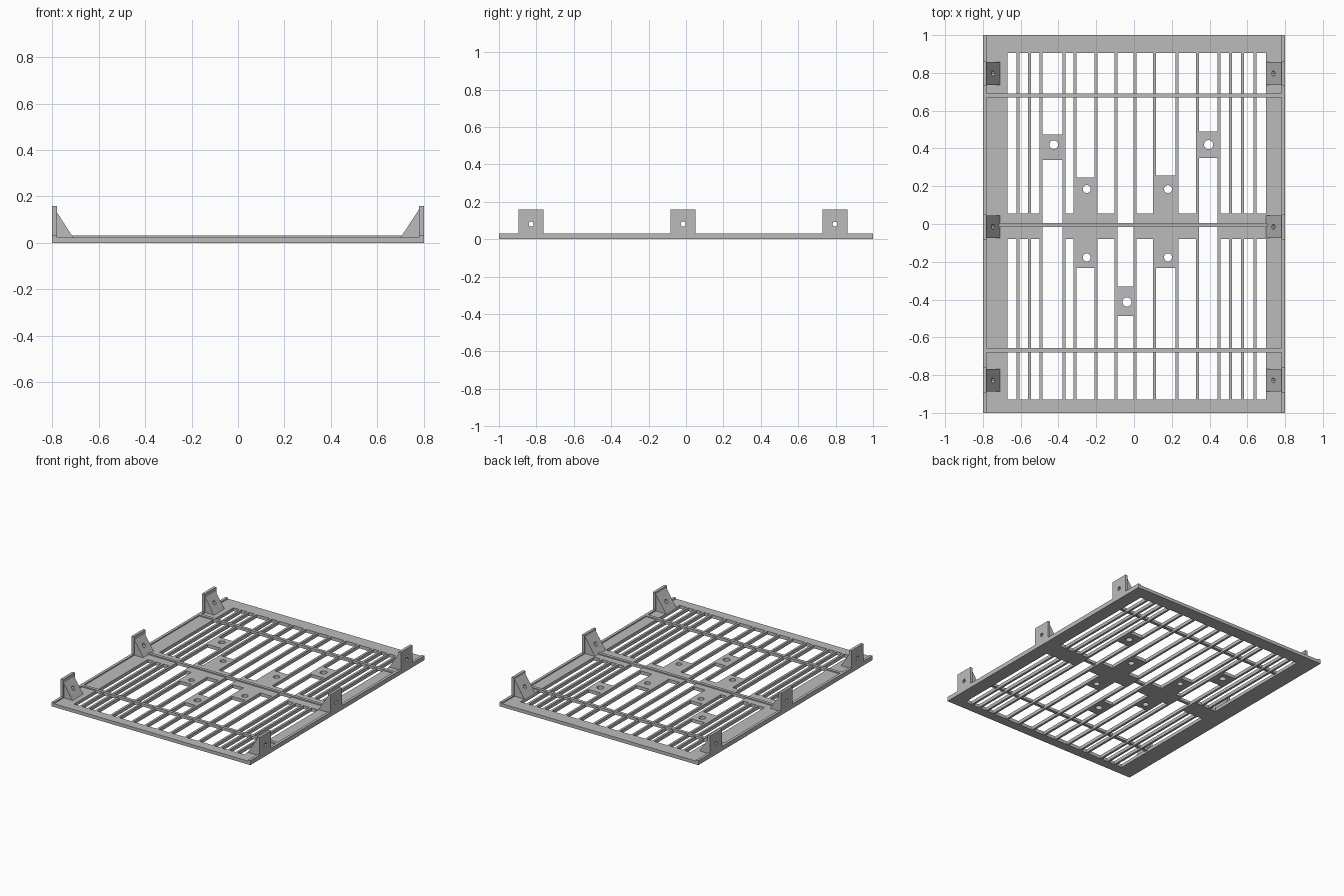
import bpy, bmesh, math
from mathutils import Matrix, Vector

cube = bpy.data.objects.get("Cube")
if cube:
    bpy.data.objects.remove(cube, do_unlink=True)

grey = bpy.data.materials.new("mid_grey")
grey.use_nodes = True
grey.diffuse_color = (0.5, 0.5, 0.5, 1)
grey.node_tree.nodes["Principled BSDF"].inputs["Base Color"].default_value = (0.5, 0.5, 0.5, 1)

PLATE, RIB, TAB = 0.024, 0.032, 0.16
HALF_X, LIP_X = 0.8, 0.78


def add_box(bm, x0, x1, y0, y1, z0, z1):
    centre = Vector((x0 + x1, y0 + y1, z0 + z1)) / 2
    size = Matrix.Diagonal((x1 - x0, y1 - y0, z1 - z0, 1))
    bmesh.ops.create_cube(bm, size=1, matrix=Matrix.Translation(centre) @ size)


def add_cylinder(bm, centre, radius, depth, sides, axis="Z"):
    turn = Matrix.Rotation(math.pi / 2, 4, "Y") if axis == "X" else Matrix()
    bmesh.ops.create_cone(bm, cap_ends=True, segments=sides, radius1=radius, radius2=radius,
                          depth=depth, matrix=Matrix.Translation(centre) @ turn)


def make_object(name, bm):
    bmesh.ops.recalc_face_normals(bm, faces=bm.faces)
    mesh = bpy.data.meshes.new(name)
    bm.to_mesh(mesh)
    bm.free()
    mesh.materials.append(grey)
    obj = bpy.data.objects.new(name, mesh)
    bpy.context.collection.objects.link(obj)
    return obj


def cut(obj, bm):
    """Subtract the solids in bm from obj and bake the result."""
    cutter = make_object("cutter", bm)
    mod = obj.modifiers.new("cut", "BOOLEAN")
    mod.operation, mod.solver, mod.object = "DIFFERENCE", "EXACT", cutter
    graph = bpy.context.evaluated_depsgraph_get()
    mesh = bpy.data.meshes.new_from_object(obj.evaluated_get(graph))
    obj.modifiers.clear()
    obj.data = mesh
    bpy.data.objects.remove(cutter, do_unlink=True)


# Base plate, with long slots left between the slats
bm = bmesh.new()
add_box(bm, -HALF_X, HALF_X, -1, 1, 0, PLATE)
plate = make_object("vented_plate", bm)

slats = [-0.615, -0.553, -0.492, -0.37, -0.312, -0.2, -0.095, 0.005,
         0.108, 0.228, 0.335, 0.45, 0.512, 0.575, 0.64]
half_slat = 0.008
edges = [-0.67 - half_slat] + slats + [0.70 + half_slat]
band = (-0.08, 0.055)
# Solid stretches in each slot that differs from the plain middle band
special = {3: (0.34, 0.475), 5: (-0.233, 0.245), 7: (-0.487, -0.33),
           9: (-0.233, 0.257), 11: (0.35, 0.49)}

bm = bmesh.new()
for i, (left, right) in enumerate(zip(edges, edges[1:])):
    low, high = special.get(i, band)
    for y0, y1 in ((-0.93, low), (high, 0.905)):
        add_box(bm, left + half_slat, right - half_slat, y0, y1, -0.1, 0.1)

# Mounting holes in the pads
for x, y, r in ((-0.425, 0.42, 0.023), (0.395, 0.42, 0.024), (-0.037, -0.413, 0.024),
                (-0.25, 0.185, 0.021), (-0.25, -0.177, 0.021),
                (0.18, 0.185, 0.021), (0.18, -0.177, 0.021)):
    add_cylinder(bm, (x, y, 0), r, 0.2, 24)
cut(plate, bm)

# Cross ribs
for name, y in (("front_rib", -0.668), ("middle_rib", -0.005), ("back_rib", 0.68)):
    bm = bmesh.new()
    add_box(bm, -LIP_X, LIP_X, y - 0.011, y + 0.011, PLATE / 2, RIB)
    make_object(name, bm)

# Side lips and brackets
for side, sign, foot, top in (("left", 1, 0.70, 0.146), ("right", -1, 0.71, 0.133)):
    bm = bmesh.new()
    x0, x1 = sorted((sign * LIP_X, sign * HALF_X))
    add_box(bm, x0, x1, -1, 1, PLATE, RIB)
    make_object(side + "_lip", bm)

    for place, y in (("front", -0.828), ("middle", -0.015), ("back", 0.797)):
        # Upright tab
        bm = bmesh.new()
        add_box(bm, x0, x1, y - 0.067, y + 0.067, PLATE, TAB)
        tab = make_object(f"{place}_{side}_tab", bm)

        # Sloped gusset: triangle profile pulled along y
        bm = bmesh.new()
        profile = ((foot, PLATE), (LIP_X, PLATE), (LIP_X, top))
        face = bm.faces.new([bm.verts.new((sign * x, y - 0.06, z)) for x, z in profile])
        moved = bmesh.ops.extrude_face_region(bm, geom=[face])["geom"]
        bmesh.ops.translate(bm, vec=(0, 0.12, 0),
                            verts=[v for v in moved if isinstance(v, bmesh.types.BMVert)])
        gusset = make_object(f"{place}_{side}_gusset", bm)

        # Screw hole through both
        for obj in (tab, gusset):
            bm = bmesh.new()
            add_cylinder(bm, (sign * 0.75, y, 0.081), 0.014, 0.3, 8, "X")
            cut(obj, bm)
